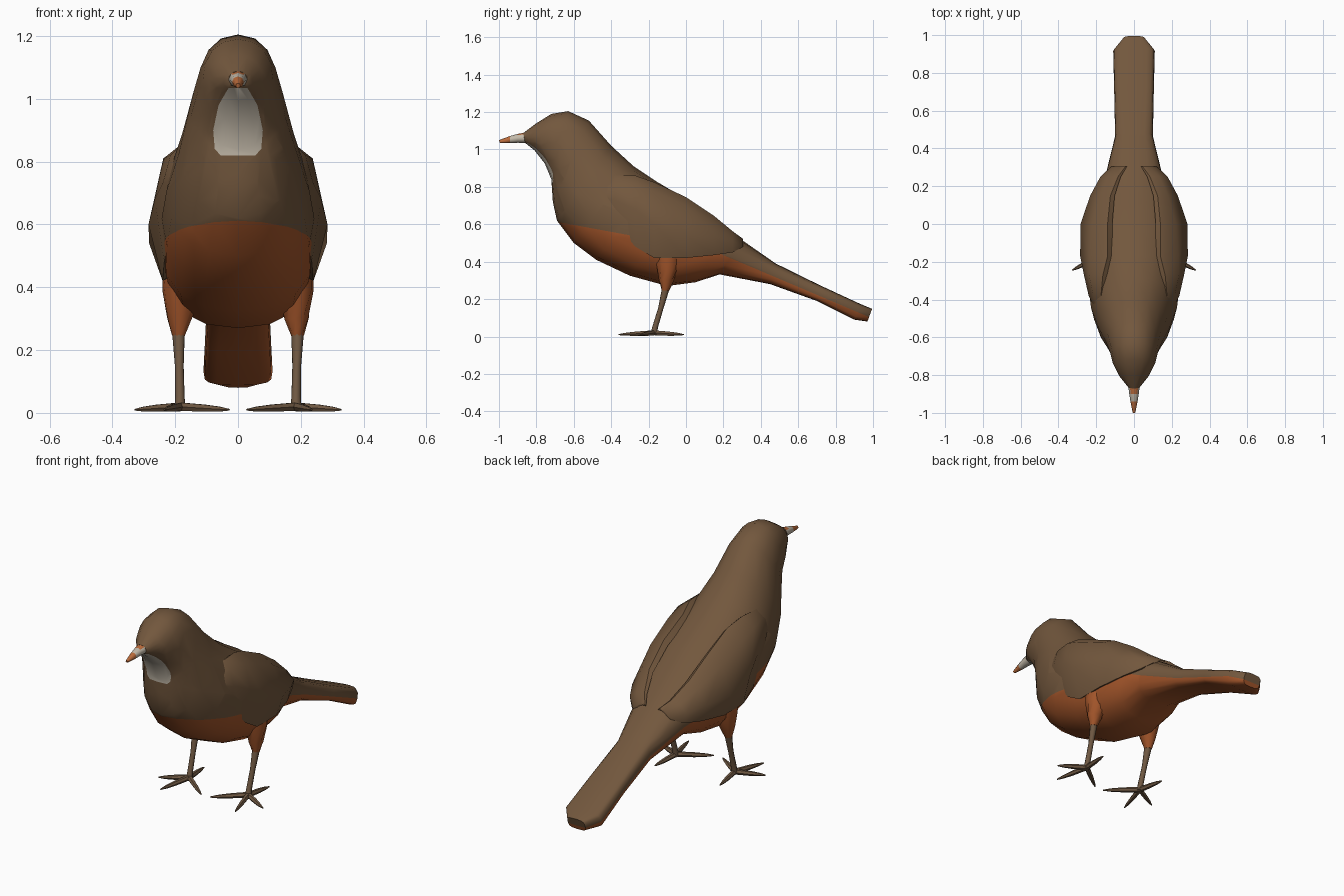
import bpy, bmesh, math
from mathutils import Vector

cube = bpy.data.objects.get("Cube")
if cube:
    bpy.data.objects.remove(cube, do_unlink=True)


def material(name, rgb):
    m = bpy.data.materials.new(name)
    m.use_nodes = True
    m.diffuse_color = (*rgb, 1)
    bsdf = next(n for n in m.node_tree.nodes if n.type == 'BSDF_PRINCIPLED')
    bsdf.inputs["Base Color"].default_value = (*rgb, 1)
    bsdf.inputs["Roughness"].default_value = 0.8
    return m


brown = material("feather_brown", (.17, .096, .047))
rust = material("belly_rust", (.36, .09, .023))
pale = material("throat_pale", (.55, .49, .40))
orange = material("beak_orange", (.50, .15, .045))
leg_brown = material("leg_brown", (.16, .098, .055))


def loft(rings):
    """Skin a list of equal-length rings into a closed bmesh."""
    bm = bmesh.new()
    rows = [[bm.verts.new(p) for p in ring] for ring in rings]
    n = len(rows[0])
    for a, b in zip(rows, rows[1:]):
        for i in range(n):
            j = (i + 1) % n
            bm.faces.new((a[i], a[j], b[j], b[i]))
    bm.faces.new(rows[0])
    bm.faces.new(rows[-1])
    bmesh.ops.recalc_face_normals(bm, faces=bm.faces)
    return bm


def finish(name, bm, mats, angle=50):
    me = bpy.data.meshes.new(name)
    bm.normal_update()
    bm.to_mesh(me)
    bm.free()
    for m in mats:
        me.materials.append(m)
    ob = bpy.data.objects.new(name, me)
    bpy.context.collection.objects.link(ob)
    bpy.ops.object.select_all(action='DESELECT')
    ob.select_set(True)
    bpy.context.view_layer.objects.active = ob
    bpy.ops.object.shade_smooth_by_angle(angle=math.radians(angle))
    return ob


def section(top, bottom, w, p=1.0, n=16):
    """Super-ellipse ring spanning a top and a bottom (y, z) point."""
    t, b = Vector((0, *top)), Vector((0, *bottom))
    mid, half = (t + b) / 2, (t - b) / 2
    ring = []
    for k in range(n):
        a = 2 * math.pi * k / n
        c, s = (math.copysign(abs(v) ** p, v) for v in (math.cos(a), math.sin(a)))
        ring.append(mid + half * s + Vector((w * c, 0, 0)))
    return ring


def tube(name, path, mat, n=8):
    """Tapered tube through (point, radius) pairs."""
    pts = [Vector(p) for p, r in path]
    rings = []
    for i, (p, r) in enumerate(path):
        d = pts[min(i + 1, len(pts) - 1)] - pts[max(i - 1, 0)]
        q = d.to_track_quat('Z', 'Y')
        rings.append([pts[i] + q @ Vector((r * math.cos(2 * math.pi * k / n),
                                           r * math.sin(2 * math.pi * k / n), 0))
                      for k in range(n)])
    return finish(name, loft(rings), [mat])


# Body, head and tail in one skin
body = loft([section(*s) for s in (
    ((-.87, 1.088), (-.86, 1.035), .03),
    ((-.80, 1.14), (-.81, .995), .078),
    ((-.72, 1.19), (-.755, .925), .112, .9),
    ((-.63, 1.205), (-.72, .84), .128, .9),
    ((-.52, 1.155), (-.712, .72), .152, .95),
    ((-.40, 1.02), (-.69, .62), .19),
    ((-.28, .91), (-.60, .50), .228, .95),
    ((-.16, .83), (-.48, .41), .243, .9),
    ((0, .735), (-.30, .325), .245, .85),
    ((.12, .645), (-.10, .27), .228, .85),
    ((.22, .57), (.05, .29), .195, .85),
    ((.30, .515), (.18, .332), .155, .8),
    ((.48, .39), (.45, .28), .10, .6),
    ((.72, .272), (.70, .19), .105, .5),
    ((.93, .175), (.90, .09), .11, .5),
    ((.995, .148), (.97, .08), .055, .6))])


def cut(bm, co, no, keep):
    faces = [f for f in bm.faces if keep(f.calc_center_median())]
    geom = {g for f in faces for g in (*f.verts, *f.edges)} | set(faces)
    bmesh.ops.bisect_plane(bm, geom=list(geom), dist=1e-4, plane_co=co, plane_no=no)


# Rust belly below two sloping lines
belly_lines = [((-.7, .615), -.185), ((.2, .435), -.425)]
for (y, z), slope in belly_lines:
    cut(body, (0, y, z), Vector((0, -slope, 1)).normalized(), lambda c: c.z < .8)

# Pale throat patch outlined by a convex polygon
half = [(.03, 1.035), (.062, .98), (.079, .90), (.074, .84), (.055, .82)]
outline = half + [(-x, z) for x, z in reversed(half)]
edges = list(zip(outline, outline[1:] + outline[:1]))
for (x0, z0), (x1, z1) in edges:
    cut(body, (x0, 0, z0), Vector((z1 - z0, 0, x0 - x1)).normalized(),
        lambda c: c.y < -.64 and .7 < c.z < 1.08)
body.normal_update()
for f in body.faces:
    c = f.calc_center_median()
    if all(c.z < z + (c.y - y) * k for (y, z), k in belly_lines):
        f.material_index = 1
    elif c.y < -.64 and f.normal.y < 0 and all(
            (x1 - x0) * (c.z - z0) - (z1 - z0) * (c.x - x0) < 0
            for (x0, z0), (x1, z1) in edges):
        f.material_index = 2
finish("body", body, [brown, rust, pale])

# Beak with a pale base and an orange tip
beak = loft([section(*s, 1.0, 8) for s in (
    ((-.85, 1.092), (-.85, 1.035), .032),
    ((-.90, 1.083), (-.90, 1.036), .025),
    ((-.94, 1.072), (-.94, 1.034), .019),
    ((-1.0, 1.05), (-.995, 1.034), .007))])
for f in beak.faces:
    c = f.calc_center_median()
    f.material_index = int(c.y < -.93 or c.z > 1.075)
finish("beak", beak, [pale, orange])

# Folded wing stations: y, then (x, z) from the back edge to the lower edge
wing = [
    (-.46, (.175, .80), (.195, .78), (.20, .75), (.195, .70)),
    (-.38, (.175, .86), (.215, .82), (.24, .73), (.215, .60)),
    (-.27, (.165, .86), (.238, .81), (.265, .68), (.235, .48)),
    (-.17, (.14, .825), (.235, .775), (.285, .60), (.24, .42)),
    (0, (.14, .745), (.222, .70), (.283, .54), (.24, .42)),
    (.15, (.125, .645), (.18, .61), (.232, .53), (.205, .435)),
    (.25, (.085, .562), (.135, .55), (.178, .51), (.165, .45)),
    (.305, (.045, .522), (.075, .52), (.105, .505), (.12, .48))]

for label, side in (("left", 1), ("right", -1)):
    rings = []
    for y, *pts in wing:
        mid = sum(z for x, z in pts) / 4 - .03
        inner = [(x * .82, mid + (z - mid) * .85) for x, z in reversed(pts)]
        rings.append([Vector((side * x, y, z)) for x, z in pts + inner])
    finish(label + "_wing", loft(rings), [brown])

    # Thigh, shank and four toes
    tube(label + "_thigh", [((side * .16, -.10, .47), .085),
                            ((side * .178, -.10, .38), .064),
                            ((side * .187, -.105, .30), .04),
                            ((side * .19, -.11, .245), .02)], rust, 10)
    tube(label + "_shank", [((side * .19, -.105, .27), .021),
                            ((side * .187, -.135, .15), .014),
                            ((side * .185, -.165, .05), .015),
                            ((side * .185, -.172, .012), .018)], leg_brown)
    for toe, x, y in (("inner", .028, -.29), ("front", .235, -.36),
                      ("outer", .328, -.245), ("hind", .205, -.012)):
        a, b = Vector((side * .185, -.172, .02)), Vector((side * x, y, .01))
        tube(f"{label}_{toe}_toe", [(a, .015), (a.lerp(b, .5), .013),
                                    (a.lerp(b, .8), .009), (b, .003)], leg_brown, 6)
